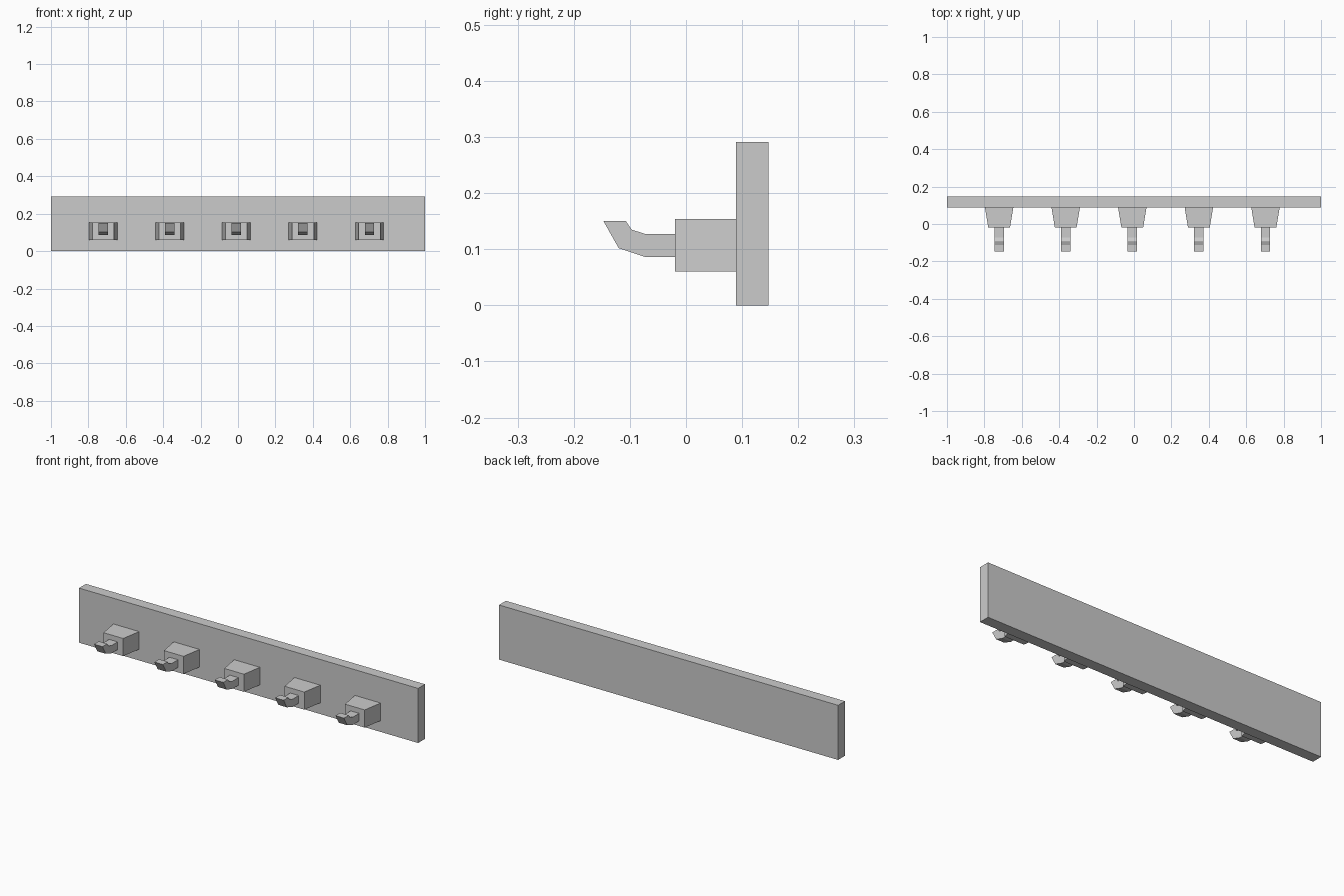
import bpy

cube = bpy.data.objects.get("Cube")
if cube:
    bpy.data.objects.remove(cube, do_unlink=True)

# Single grey finish
grey = bpy.data.materials.new("plain_grey")
grey.use_nodes = True
colour = (0.6, 0.6, 0.6, 1.0)
grey.diffuse_color = colour
grey.node_tree.nodes["Principled BSDF"].inputs["Base Color"].default_value = colour


def prism(name, rings):
    """Solid made from two matching rings of points, capped at both ends."""
    n = len(rings[0])
    faces = [tuple(range(n))[::-1], tuple(range(n, 2 * n))]
    faces += [(i, (i + 1) % n, n + (i + 1) % n, n + i) for i in range(n)]
    mesh = bpy.data.meshes.new(name)
    mesh.from_pydata(rings[0] + rings[1], [], faces)
    mesh.materials.append(grey)
    obj = bpy.data.objects.new(name, mesh)
    bpy.context.collection.objects.link(obj)
    return obj


def rect(half, y, low, high):
    return [(-half, y, low), (half, y, low), (half, y, high), (-half, y, high)]


# Backboard
back, wall, front = 0.147, 0.089, -0.02
prism("backboard", [rect(1, back, 0, 0.291), rect(1, wall, 0, 0.291)])

# Side outline of the upturned peg, as (y, z)
outline = [(front, 0.086), (front, 0.127), (-0.072, 0.127), (-0.097, 0.135),
           (-0.107, 0.15), (-0.147, 0.15), (-0.12, 0.102), (-0.072, 0.086)]

# Five tapered mounts, each with a peg
for i in range(5):
    x = -0.721 + 0.356 * i
    mount = prism(f"peg_mount_{i + 1}",
                  [rect(0.076, wall, 0.06, 0.154), rect(0.058, front, 0.06, 0.154)])
    peg = prism(f"peg_{i + 1}",
                [[(side, y, z) for y, z in outline] for side in (-0.025, 0.025)])
    mount.location.x = peg.location.x = x

# Consistent outward faces
import bmesh
for obj in bpy.context.collection.objects:
    if obj.type == "MESH" and obj.name.startswith(("backboard", "peg")):
        bm = bmesh.new()
        bm.from_mesh(obj.data)
        bmesh.ops.recalc_face_normals(bm, faces=bm.faces)
        bm.to_mesh(obj.data)
        bm.free()
